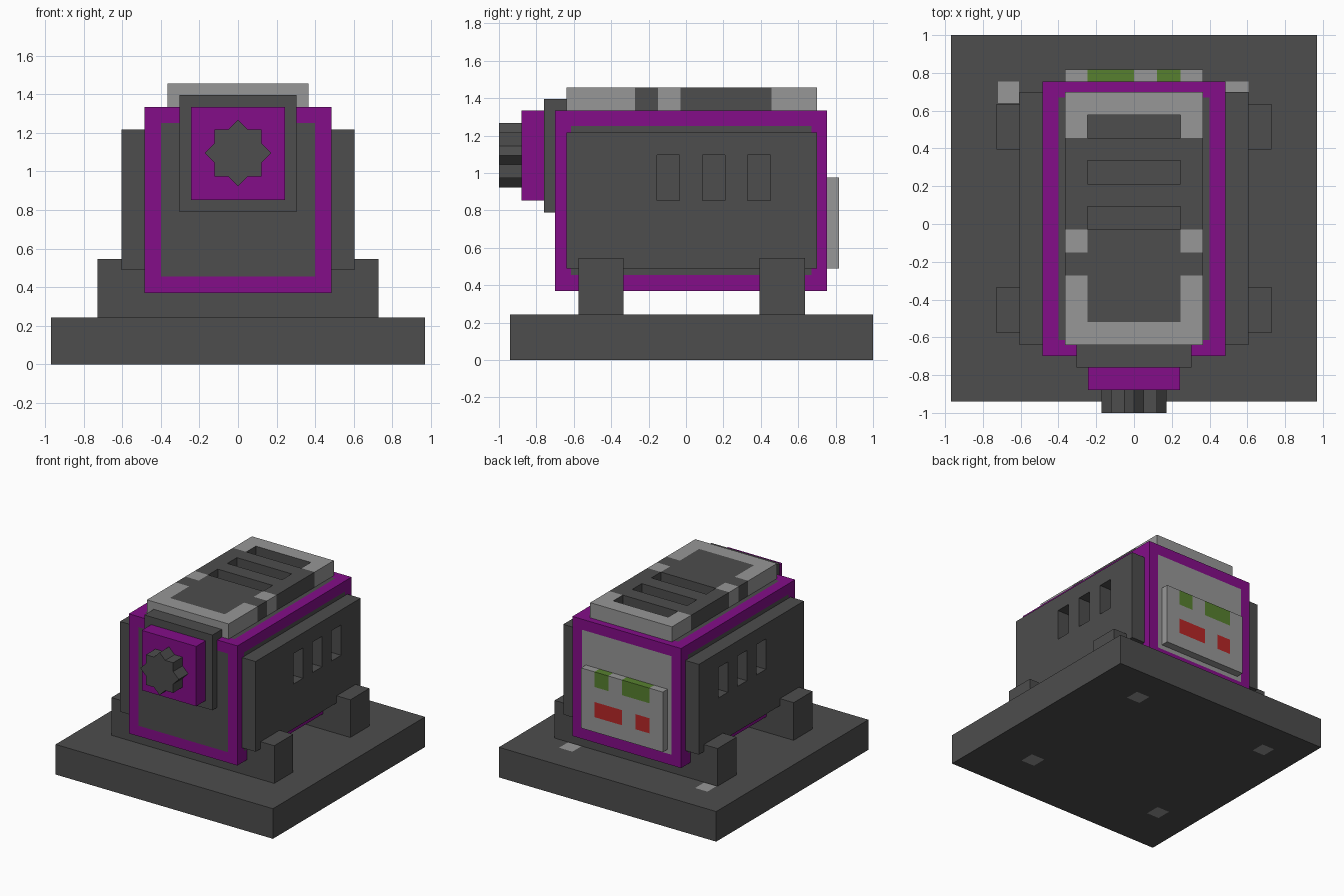
import bpy
import bmesh
import math
from mathutils import Vector

if "Cube" in bpy.data.objects:
    bpy.data.objects.remove(bpy.data.objects["Cube"], do_unlink=True)


def make_material(name, rgb):
    mat = bpy.data.materials.new(name)
    mat.use_nodes = True
    mat.diffuse_color = (*rgb, 1)
    mat.node_tree.nodes["Principled BSDF"].inputs["Base Color"].default_value = (*rgb, 1)
    return mat


MATERIALS = [
    make_material("dark grey", (0.074, 0.074, 0.074)),
    make_material("light grey", (0.31, 0.31, 0.31)),
    make_material("purple", (0.23, 0.004, 0.25)),
    make_material("green", (0.095, 0.216, 0.028)),
    make_material("red", (0.47, 0.02, 0.02)),
]
DARK, LIGHT, PURPLE, GREEN, RED = range(5)


def finish(name, bm):
    bmesh.ops.recalc_face_normals(bm, faces=bm.faces[:])
    mesh = bpy.data.meshes.new(name)
    bm.to_mesh(mesh)
    bm.free()
    for mat in MATERIALS:
        mesh.materials.append(mat)
    obj = bpy.data.objects.new(name, mesh)
    bpy.context.collection.objects.link(obj)
    return obj


def box_mesh(low, high, colour):
    low, high = Vector(low), Vector(high)
    bm = bmesh.new()
    bmesh.ops.create_cube(bm, size=1)
    for v in bm.verts:
        v.co = (low + high) / 2 + v.co * (high - low)
    for f in bm.faces:
        f.material_index = colour
    return bm


def grid_plate(name, us, vs, bottom, top, colour, place):
    """Slab cut into cells; colour(u, v) gives a cell's material, or None for a hole."""
    bm = bmesh.new()
    verts = {}
    nu, nv = len(us) - 1, len(vs) - 1

    def vert(i, j, w):
        if (i, j, w) not in verts:
            verts[i, j, w] = bm.verts.new(place(us[i], vs[j], w))
        return verts[i, j, w]

    def cell(i, j):
        return colour((us[i] + us[i + 1]) / 2, (vs[j] + vs[j + 1]) / 2)

    for i in range(nu):
        for j in range(nv):
            mat = cell(i, j)
            if mat is None:
                continue
            ring = [(i, j), (i + 1, j), (i + 1, j + 1), (i, j + 1)]
            for w in (bottom, top):
                bm.faces.new([vert(*p, w) for p in ring]).material_index = mat
            # Walls on the outside and around holes
            for k, (di, dj) in enumerate([(0, -1), (1, 0), (0, 1), (-1, 0)]):
                a, b = ring[k], ring[(k + 1) % 4]
                inside = 0 <= i + di < nu and 0 <= j + dj < nv
                if inside and cell(i + di, j + dj) is not None:
                    continue
                f = bm.faces.new([vert(*a, bottom), vert(*b, bottom),
                                  vert(*b, top), vert(*a, top)])
                f.material_index = DARK if inside else mat
    return finish(name, bm)


# Base slab with four light fixing pads
def base_colour(x, y):
    pad_x = -0.72 < x < -0.61 or 0.485 < x < 0.605
    pad_y = -0.575 < y < -0.455 or 0.64 < y < 0.755
    return LIGHT if pad_x and pad_y else DARK


grid_plate("base", [-0.97, -0.72, -0.61, 0.485, 0.605, 0.97],
           [-0.94, -0.575, -0.455, 0.64, 0.755, 1.0], 0, 0.243,
           base_colour, lambda x, y, z: (x, y, z))

# Support bars crossing under the body
for name, y in (("front_support", -0.576), ("back_support", 0.394)):
    finish(name, box_mesh((-0.727, y, 0.243), (0.727, y + 0.242, 0.547), DARK))

# Body: purple frame with an inset panel on each face
bm = box_mesh((-0.485, -0.70, 0.37), (0.485, 0.755, 1.335), PURPLE)
panels = bm.faces[:]
bmesh.ops.inset_individual(bm, faces=panels, thickness=0.12, depth=0)
for f in panels:
    f.normal_update()
    if f.normal.z > -0.5:
        f.material_index = LIGHT if f.normal.y > 0.5 else DARK
finish("body", bm)

# Side panels with three vent slots each
SLOTS = [(-0.155, -0.035), (0.087, 0.208), (0.33, 0.451)]


def side_colour(y, z):
    in_slot = any(a < y < b for a, b in SLOTS) and 0.85 < z < 1.1
    return None if in_slot else DARK


for name, side in (("left_panel", 1), ("right_panel", -1)):
    grid_plate(name, [-0.64, *sum(SLOTS, ()), 0.70], [0.49, 0.852, 1.097, 1.218],
               0.485, 0.605, side_colour, lambda y, z, w, s=side: (s * w, y, z))


# Roof vent: dark plate with light corners and three slots
def roof_colour(x, y):
    edge = abs(x) > 0.245
    if not edge and any(a < y < a + 0.122 for a in (-0.03, 0.213, 0.456)):
        return None
    if y > 0.456 or y < -0.518:
        return LIGHT
    if edge and (y < -0.272 or -0.15 < y < -0.03):
        return LIGHT
    return DARK


grid_plate("roof_vent", [-0.365, -0.245, 0.245, 0.365],
           [-0.64, -0.518, -0.272, -0.15, -0.03, 0.092, 0.213, 0.335, 0.456, 0.578, 0.70],
           1.335, 1.457, roof_colour, lambda x, y, z: (x, y, z))


# Back control plate with green and red lamps
def control_colour(x, z):
    wide, narrow = abs(x + 0.122) < 0.122, 0.122 < x < 0.245
    if z > 0.853 and (wide or narrow):
        return GREEN
    if 0.61 < z < 0.732 and (0 < x < 0.245 or -0.245 < x < -0.122):
        return RED
    return LIGHT


grid_plate("control_plate", [-0.365, -0.245, -0.122, 0, 0.122, 0.245, 0.365],
           [0.49, 0.61, 0.732, 0.853, 0.975], 0.755, 0.817,
           control_colour, lambda x, z, y: (x, y, z))

# Front mount and shaft housing
finish("front_mount", box_mesh((-0.304, -0.76, 0.79), (0.304, -0.64, 1.397), DARK))
finish("shaft_housing", box_mesh((-0.243, -0.88, 0.852), (0.243, -0.76, 1.335), PURPLE))

# Eight-pointed shaft: star outline of two crossed squares
bm = bmesh.new()
outer = 0.172
inner = outer * math.cos(math.pi / 4) / math.cos(math.pi / 8)
ring = []
for k in range(16):
    r = inner if k % 2 else outer
    t = k * math.pi / 8
    ring.append(bm.verts.new((r * math.sin(t), -1.0, 1.095 + r * math.cos(t))))
star = bm.faces.new(ring)
extruded = bmesh.ops.extrude_face_region(bm, geom=[star], use_keep_orig=True)
bmesh.ops.translate(bm, vec=(0, 0.12, 0),
                    verts=[g for g in extruded["geom"] if isinstance(g, bmesh.types.BMVert)])
finish("shaft", bm)
